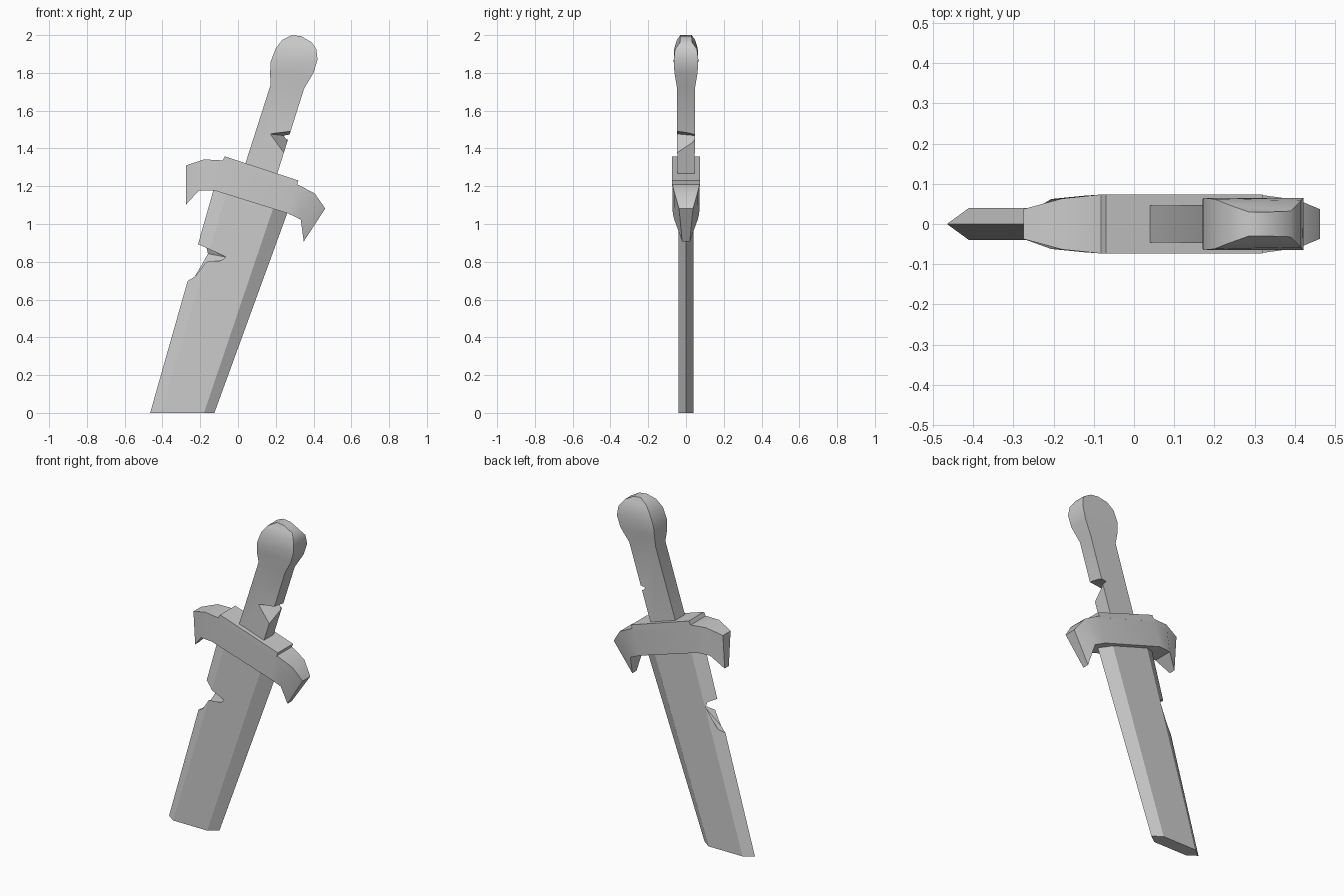
import bpy, bmesh

if "Cube" in bpy.data.objects:
    bpy.data.objects.remove(bpy.data.objects["Cube"])


def finish(bm, name, angle=0.45):
    bmesh.ops.recalc_face_normals(bm, faces=bm.faces)
    me = bpy.data.meshes.new(name)
    bm.to_mesh(me)
    bm.free()
    ob = bpy.data.objects.new(name, me)
    bpy.context.collection.objects.link(ob)
    bpy.ops.object.select_all(action='DESELECT')
    bpy.context.view_layer.objects.active = ob
    ob.select_set(True)
    if angle:
        bpy.ops.object.shade_smooth_by_angle(angle=angle)
    return ob


def loft(name, rings, angle=0.45):
    bm = bmesh.new()
    rows = [[bm.verts.new(p) for p in r] for r in rings]
    n = len(rows[0])
    for a, b in zip(rows, rows[1:]):
        for i in range(n):
            j = (i + 1) % n
            bm.faces.new((a[i], a[j], b[j], b[i]))
    bm.faces.new(rows[0])
    bm.faces.new(rows[-1])
    return finish(bm, name, angle)


def quad(p, q, wp, wq):
    """Four-sided ring through two front-view points with half depths."""
    return [(p[0], -wp, p[1]), (q[0], -wq, q[1]), (q[0], wq, q[1]), (p[0], wp, p[1])]


def chip(target, layers):
    """Cut a convex nick, given front-view outlines at several depths."""
    bm = bmesh.new()
    for y, pts in layers:
        for x, z in pts:
            bm.verts.new((x, y, z))
    res = bmesh.ops.convex_hull(bm, input=bm.verts)
    loose = [v for v in bm.verts if not v.link_faces]
    bmesh.ops.delete(bm, geom=loose, context='VERTS')
    cutter = finish(bm, target.name + "_cutter", 0)
    cutter.hide_render = True
    mod = target.modifiers.new("chip", 'BOOLEAN')
    mod.operation = 'DIFFERENCE'
    mod.solver = 'EXACT'
    mod.object = cutter
    bpy.context.view_layer.objects.active = target
    bpy.ops.object.modifier_apply(modifier=mod.name)
    bpy.data.objects.remove(cutter)


# Blade: six-sided section, cut flat at the ground
def blade_ring(le, lr, rr, re, t=0.04):
    return [(le[0], 0, le[1]), (lr[0], -t, lr[1]), (rr[0], -t, rr[1]),
            (re[0], 0, re[1]), (rr[0], t, rr[1]), (lr[0], t, lr[1])]


blade = loft("blade", [
    blade_ring((-.465, 0), (-.41, 0), (-.18, 0), (-.125, 0)),
    blade_ring((-.12, 1.215), (-.05, 1.195), (.2, 1.125), (.28, 1.11))], 0.35)
edge = [(-.185, .848), (-.25, .76), (-.208, .892), (-.33, .66), (-.33, .92)]
chip(blade, [(-.045, [(-.06, .824), (-.24, .81), (-.208, .892)]),
             (0, edge), (.06, edge)])

# Guard: drooping crosspiece that narrows to hooked ends
loft("guard", [
    quad((-.275, 1.31), (-.275, 1.103), .037, .02),
    quad((-.18, 1.342), (-.206, 1.178), .063, .062),
    quad((-.085, 1.337), (-.127, 1.178), .073, .07),
    quad((.31, 1.212), (.264, 1.056), .073, .07),
    quad((.406, 1.162), (.332, 1.024), .06, .062),
    quad((.462, 1.082), (.348, .907), .037, .02)], 0.5)

# Raised plate on top of the guard
loft("guard_plate", [
    quad((-.07, 1.358), (-.088, 1.325), .073, .073),
    quad((.32, 1.23), (.31, 1.2), .073, .073)])

# Grip and rounded pommel in one piece
grip = loft("grip_and_pommel", [
    quad((.02, 1.26), (.19, 1.21), .046, .046),
    quad((.172, 1.735), (.35, 1.717), .047, .047),
    quad((.17, 1.80), (.40, 1.80), .061, .061),
    quad((.173, 1.86), (.421, 1.87), .065, .065),
    quad((.2, 1.93), (.415, 1.925), .062, .058),
    quad((.235, 1.975), (.39, 1.962), .048, .032),
    quad((.285, 2.0), (.335, 1.994), .03, .03)], 0.6)
chip(grip, [(-.06, [(.16, 1.478), (.385, 1.505), (.291, 1.298)]),
            (.06, [(.252, 1.467), (.385, 1.49), (.37, 1.44)])])
